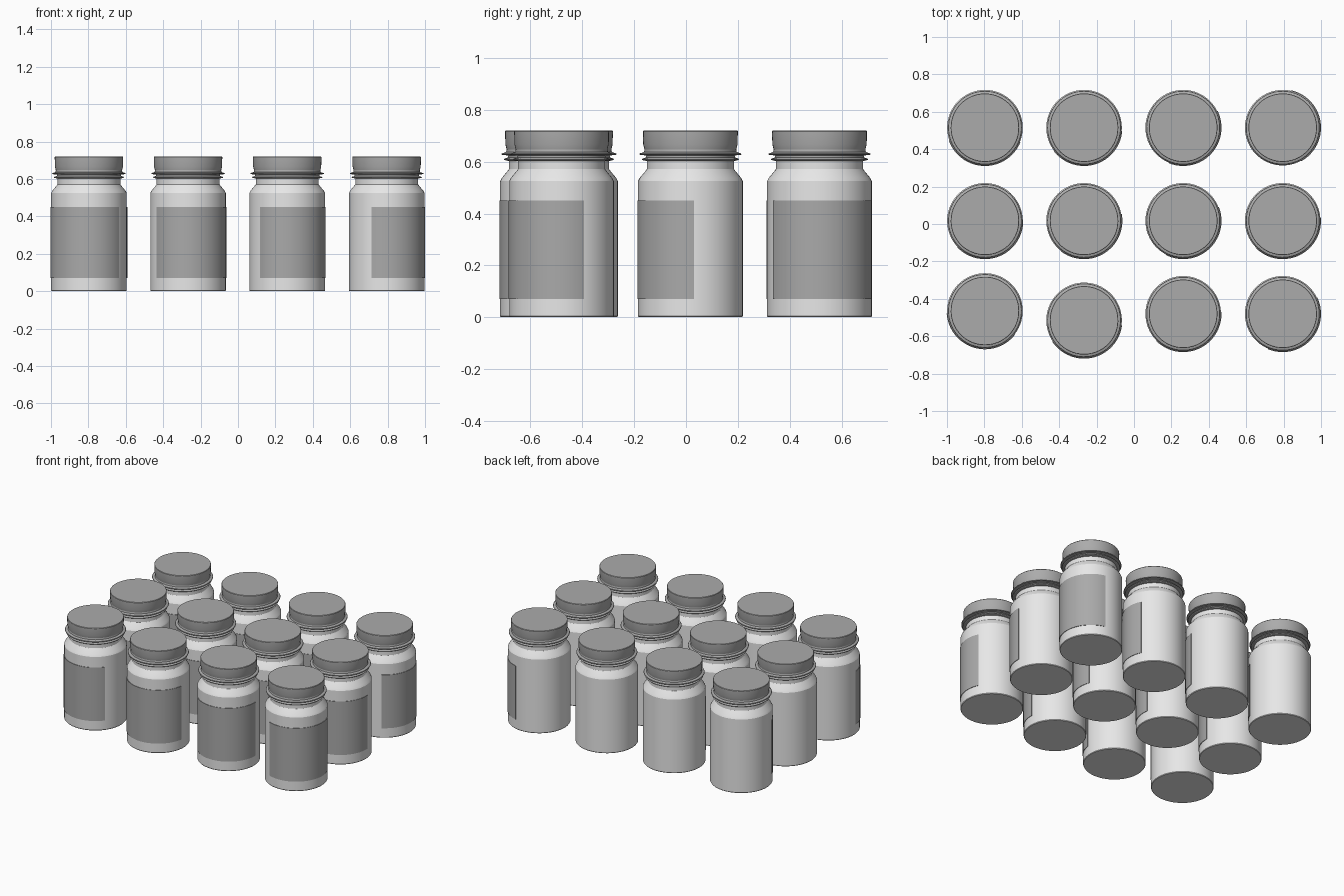
import bpy, bmesh, math

cube = bpy.data.objects.get("Cube")
if cube:
    bpy.data.objects.remove(cube, do_unlink=True)


def material(name, value):
    m = bpy.data.materials.new(name)
    m.use_nodes = True
    colour = (value, value, value, 1)
    m.diffuse_color = colour
    m.node_tree.nodes["Principled BSDF"].inputs["Base Color"].default_value = colour
    return m


WHITE = material("pale_plastic", 0.8)
CAP = material("cap_grey", 0.41)
LABEL = material("label_grey", 0.4)
SIDES = 64


def lathe(name, profile, mat):
    """Spin an (r, z) profile, running from bottom to top, into a closed mesh."""
    bm = bmesh.new()
    rings = []
    for r, z in profile:
        rings.append([bm.verts.new((r * math.cos(math.tau * i / SIDES),
                                    r * math.sin(math.tau * i / SIDES), z))
                      for i in range(SIDES)])
    for low, high in zip(rings, rings[1:]):
        for i in range(SIDES):
            j = (i + 1) % SIDES
            bm.faces.new((low[i], low[j], high[j], high[i]))
    bm.faces.new(rings[0][::-1])
    bm.faces.new(rings[-1])
    return finish(name, bm, mat)


def finish(name, bm, mat):
    mesh = bpy.data.meshes.new(name)
    bm.to_mesh(mesh)
    bm.free()
    mesh.materials.append(mat)
    mesh.shade_smooth()
    mesh.set_sharp_from_angle(angle=math.radians(25))
    return mesh


def label_plate(radius, z0, z1, arc, steps=32):
    """Thin curved plate whose arc ends at angle zero."""
    bm = bmesh.new()
    loops = []
    for i in range(steps + 1):
        a = -arc + arc * i / steps
        loops.append([bm.verts.new((r * math.cos(a), r * math.sin(a), z))
                      for r, z in ((radius, z0), (radius, z1),
                                   (radius - 0.006, z1), (radius - 0.006, z0))])
    for a, b in zip(loops, loops[1:]):
        for k in range(4):
            n = (k + 1) % 4
            bm.faces.new((a[k], b[k], b[n], a[n]))
    bm.faces.new(loops[0])
    bm.faces.new(loops[-1][::-1])
    bmesh.ops.recalc_face_normals(bm, faces=bm.faces[:])
    return finish("label", bm, LABEL)


# Bottle with sloped shoulder and neck
bottle = lathe("bottle", [(0.199, 0), (0.202, 0.004), (0.202, 0.525),
                          (0.196, 0.537), (0.172, 0.566), (0.168, 0.572),
                          (0.168, 0.62)], WHITE)
# Screw cap with its flared rim
cap = lathe("cap", [(0.17, 0.624), (0.195, 0.626), (0.197, 0.629), (0.195, 0.632),
                    (0.179, 0.637), (0.177, 0.647), (0.182, 0.667),
                    (0.183, 0.717), (0.181, 0.72)], CAP)
# Thin seal ring below the cap
ring = lathe("seal_ring", [(0.166, 0.602), (0.185, 0.606), (0.188, 0.609),
                           (0.185, 0.612), (0.172, 0.616), (0.172, 0.626)], CAP)
# Wrapped label
label = label_plate(0.205, 0.07, 0.45, math.radians(138))

# Each bottle stands turned differently: label end angle in degrees
COLUMNS = (-0.797, -0.267, 0.263, 0.795)
ROWS = (
    ("front", (-0.465, -0.515, -0.48, -0.48), (-38, -8, 3, 25)),
    ("middle", (0.017,) * 4, (2, 10, 21, 4)),
    ("back", (0.515,) * 4, (-22, -5, 26, 77)),
)

for row, depths, turns in ROWS:
    for col, (x, y, turn) in enumerate(zip(COLUMNS, depths, turns), 1):
        for mesh in (bottle, cap, ring, label):
            ob = bpy.data.objects.new(f"{mesh.name}_{row}_{col}", mesh)
            ob.location = (x, y, 0)
            ob.rotation_euler.z = math.radians(turn)
            bpy.context.collection.objects.link(ob)
